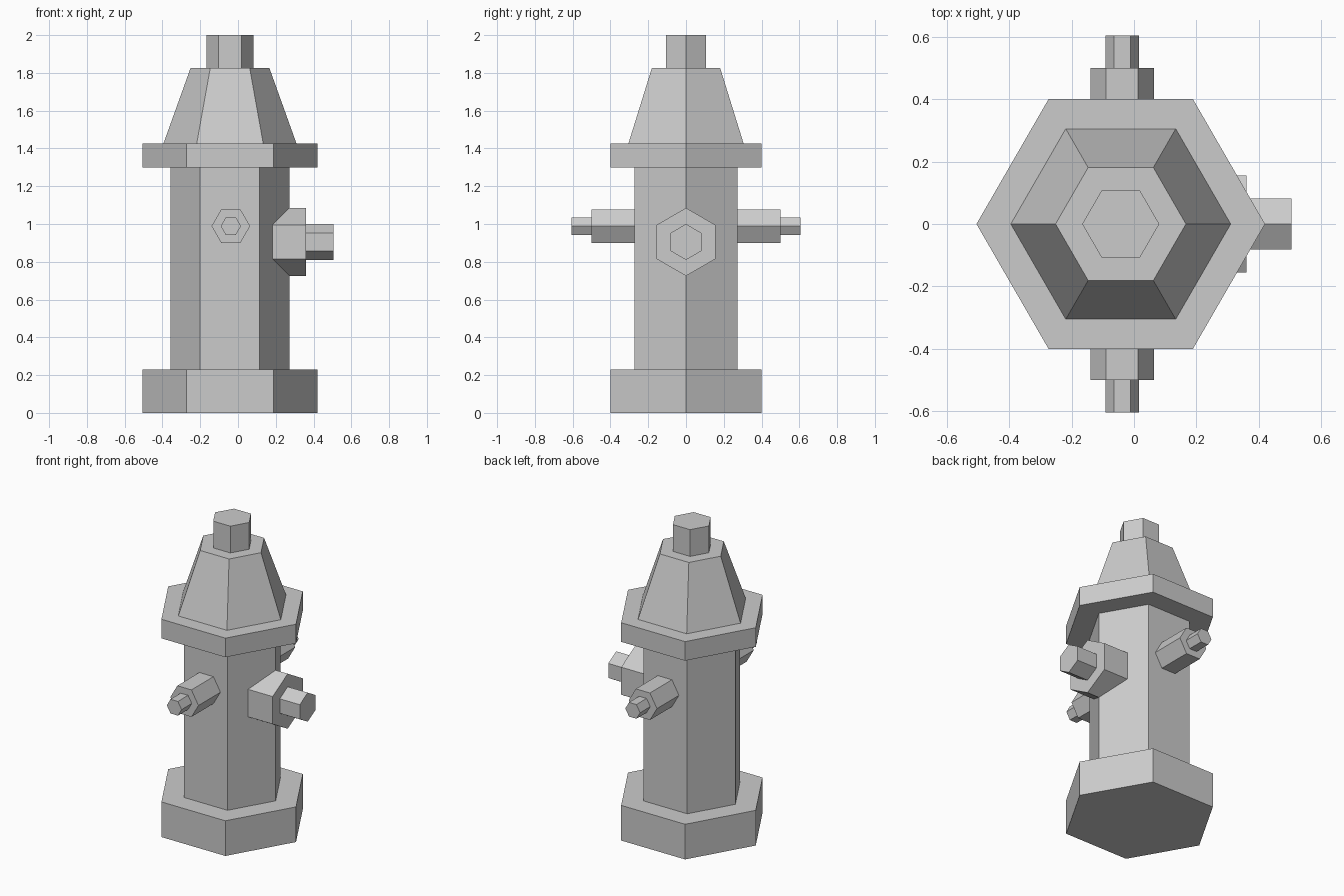
import bpy, bmesh
from math import cos, sin, pi
from mathutils import Matrix, Vector

if "Cube" in bpy.data.objects:
    bpy.data.objects.remove(bpy.data.objects["Cube"])

SIDES = 6
CX = -0.0425  # axis of the barrel


def hex_part(name, sections, origin=(CX, 0, 0), rot=None):
    """Closed six-sided solid along local z from (radius, height) sections."""
    bm = bmesh.new()
    rings = [[bm.verts.new((r * cos(2 * pi * i / SIDES), r * sin(2 * pi * i / SIDES), h))
              for i in range(SIDES)] for r, h in sections]
    for lo, hi in zip(rings, rings[1:]):
        for i in range(SIDES):
            j = (i + 1) % SIDES
            bm.faces.new((lo[i], lo[j], hi[j], hi[i]))
    bm.faces.new(rings[0][::-1])
    bm.faces.new(rings[-1])
    m = Matrix.Translation(Vector(origin)) @ (rot or Matrix.Identity(4))
    bmesh.ops.transform(bm, matrix=m, verts=bm.verts)
    bmesh.ops.recalc_face_normals(bm, faces=bm.faces)
    mesh = bpy.data.meshes.new(name)
    bm.to_mesh(mesh)
    bm.free()
    ob = bpy.data.objects.new(name, mesh)
    bpy.context.collection.objects.link(ob)
    return ob


# Upright parts: foot, barrel, flange, bonnet and operating nut
hex_part("base", [(0.4625, 0), (0.4625, 0.23)])
hex_part("barrel", [(0.315, 0.23), (0.315, 1.30)])
hex_part("flange", [(0.4625, 1.30), (0.4625, 1.425)])
hex_part("bonnet", [(0.3525, 1.425), (0.209, 1.825)])
hex_part("top_nut", [(0.1235, 1.825), (0.1235, 2.0)])

# Small outlets on the front and back, each with a stepped nut
for side, sign in (("front", 1), ("back", -1)):
    hex_part(side + "_outlet",
             [(0.102, 0.25), (0.102, 0.50), (0.0535, 0.50), (0.0535, 0.605)],
             (-0.038, 0, 0.989), Matrix.Rotation(sign * pi / 2, 4, 'X'))

# Large outlet on the right, corners pointing up and down
hex_part("main_outlet",
         [(0.18, 0.16), (0.18, 0.36), (0.095, 0.36), (0.095, 0.505)],
         (0, 0, 0.905), Matrix.Rotation(pi / 2, 4, 'Y'))
